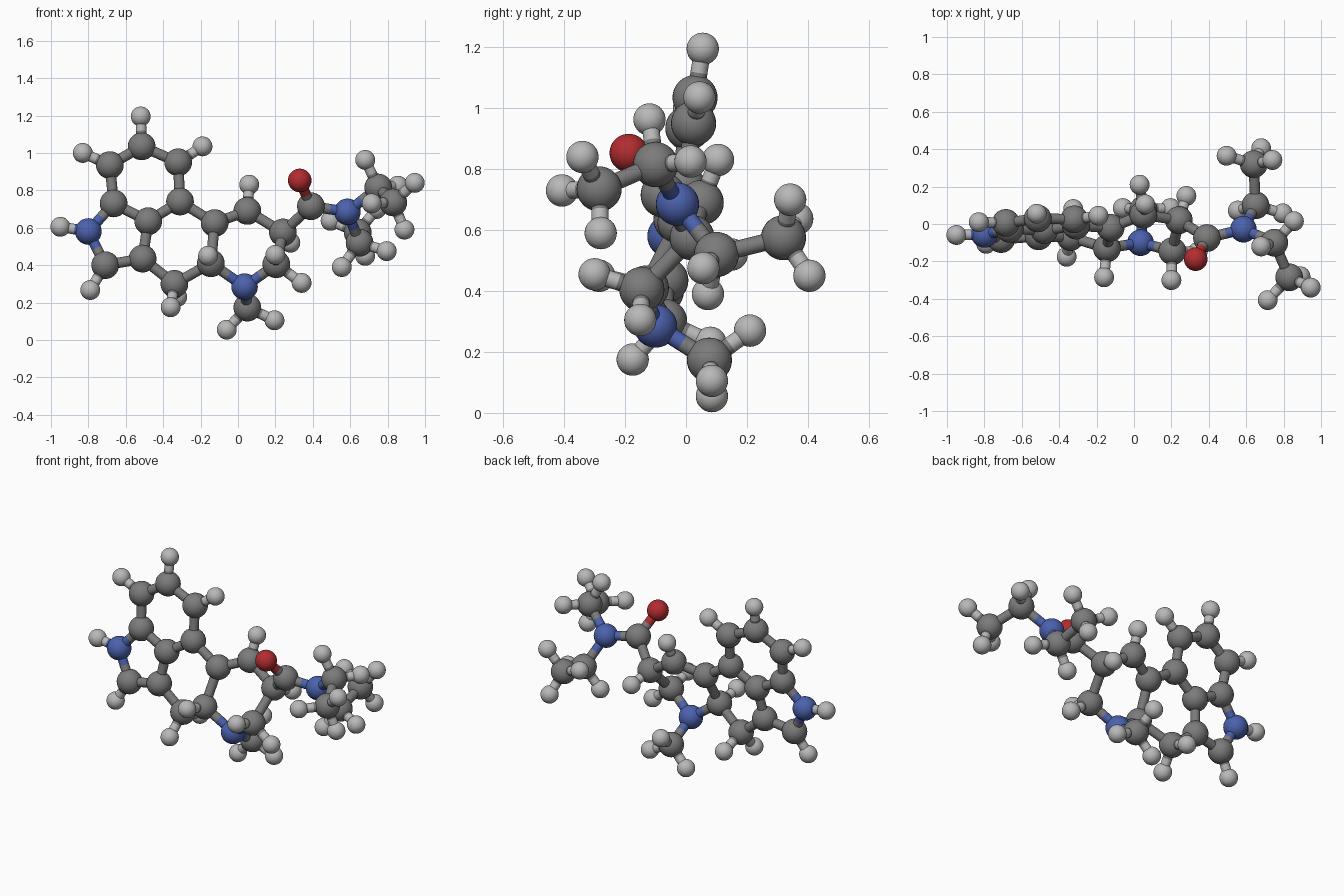
import bpy, bmesh
from mathutils import Vector

if "Cube" in bpy.data.objects:
    bpy.data.objects.remove(bpy.data.objects["Cube"])

BOND_R = 0.028
# element: name, ball radius, colour
KINDS = {
    "C": ("carbon", 0.074, (0.20, 0.20, 0.20, 1)),
    "H": ("hydrogen", 0.053, (0.48, 0.48, 0.48, 1)),
    "N": ("nitrogen", 0.071, (0.07, 0.12, 0.42, 1)),
    "O": ("oxygen", 0.063, (0.45, 0.025, 0.03, 1)),
}


def make_mesh(name, build, mat):
    bm = bmesh.new()
    build(bm)
    for f in bm.faces:
        f.smooth = True
    me = bpy.data.meshes.new(name)
    bm.to_mesh(me)
    bm.free()
    me.materials.append(mat)
    return me


# shared ball and unit-length stick meshes for each element
balls, sticks = {}, {}
for key, (name, r, col) in KINDS.items():
    mat = bpy.data.materials.new(name + "_colour")
    mat.diffuse_color = col
    mat.use_nodes = True
    mat.node_tree.nodes["Principled BSDF"].inputs["Base Color"].default_value = mat.diffuse_color
    balls[key] = make_mesh(name + "_ball", lambda bm: bmesh.ops.create_uvsphere(
        bm, u_segments=32, v_segments=18, radius=r), mat)
    sticks[key] = make_mesh(name + "_stick", lambda bm: bmesh.ops.create_cone(
        bm, cap_ends=False, segments=24, radius1=BOND_R, radius2=BOND_R, depth=1), mat)


def add(name, mesh):
    ob = bpy.data.objects.new(name, mesh)
    bpy.context.collection.objects.link(ob)
    return ob


atoms = []


def group(kind, points):
    atoms.extend((kind, Vector(p)) for p in points)


def flat(x, z):
    """Point on the slightly tilted plane of the flat fused rings."""
    return (x, 0.055 + 0.045 * (x + 0.52) + 0.16 * (z - 1.195), z)


# flat double ring
group("N", [flat(-0.80, 0.58)])
group("C", [flat(*p) for p in [
    (-0.71, 0.40), (-0.51, 0.435), (-0.48, 0.635), (-0.665, 0.73),
    (-0.685, 0.935), (-0.515, 1.035), (-0.32, 0.95), (-0.31, 0.74)]])
group("H", [flat(*p) for p in [
    (-0.95, 0.605), (-0.79, 0.267), (-0.83, 1.0), (-0.52, 1.195), (-0.19, 1.035)]])

# puckered rings
group("C", [(-0.125, -0.02, 0.625), (0.05, 0.05, 0.69), (0.24, 0.02, 0.575),
            (0.205, -0.145, 0.405), (-0.145, -0.13, 0.41), (-0.34, -0.07, 0.30)])
group("N", [(0.035, -0.10, 0.285)])
group("H", [(0.06, 0.105, 0.83), (0.28, 0.15, 0.52), (0.34, -0.15, 0.305),
            (0.20, -0.30, 0.455), (-0.16, -0.285, 0.45),
            (-0.36, -0.175, 0.175), (-0.325, 0.08, 0.23)])

# methyl on the ring nitrogen
group("C", [(0.05, 0.077, 0.173)])
group("H", [(-0.06, 0.085, 0.055), (0.195, 0.085, 0.105), (0.03, 0.21, 0.27)])

# amide arm
group("C", [(0.39, -0.075, 0.715)])
group("O", [(0.33, -0.188, 0.853)])
group("N", [(0.585, -0.028, 0.685)])

# front ethyl tail
group("C", [(0.75, -0.10, 0.815), (0.83, -0.285, 0.735)])
group("H", [(0.68, -0.12, 0.963), (0.855, 0.015, 0.825), (0.945, -0.34, 0.84),
            (0.89, -0.28, 0.59), (0.715, -0.407, 0.73)])

# rear ethyl tail
group("C", [(0.65, 0.10, 0.52), (0.64, 0.32, 0.575)])
group("H", [(0.795, 0.057, 0.475), (0.555, 0.072, 0.39), (0.495, 0.365, 0.637),
            (0.68, 0.405, 0.45), (0.74, 0.342, 0.70)])

# balls
for kind, p in atoms:
    add(KINDS[kind][0] + "_atom", balls[kind]).location = p


def half_stick(kind, a, b):
    d = b - a
    ob = add(KINDS[kind][0] + "_bond_half", sticks[kind])
    ob.location = (a + b) / 2
    ob.rotation_euler = d.to_track_quat("Z", "Y").to_euler()
    ob.scale = (1, 1, d.length)


# sticks between neighbours, each half in the colour of its own atom
for i, (ka, a) in enumerate(atoms):
    for kb, b in atoms[i + 1:]:
        hydrogens = (ka + kb).count("H")
        if hydrogens < 2 and (a - b).length < (0.27, 0.20)[hydrogens]:
            mid = (a + b) / 2
            half_stick(ka, a, mid)
            half_stick(kb, b, mid)
